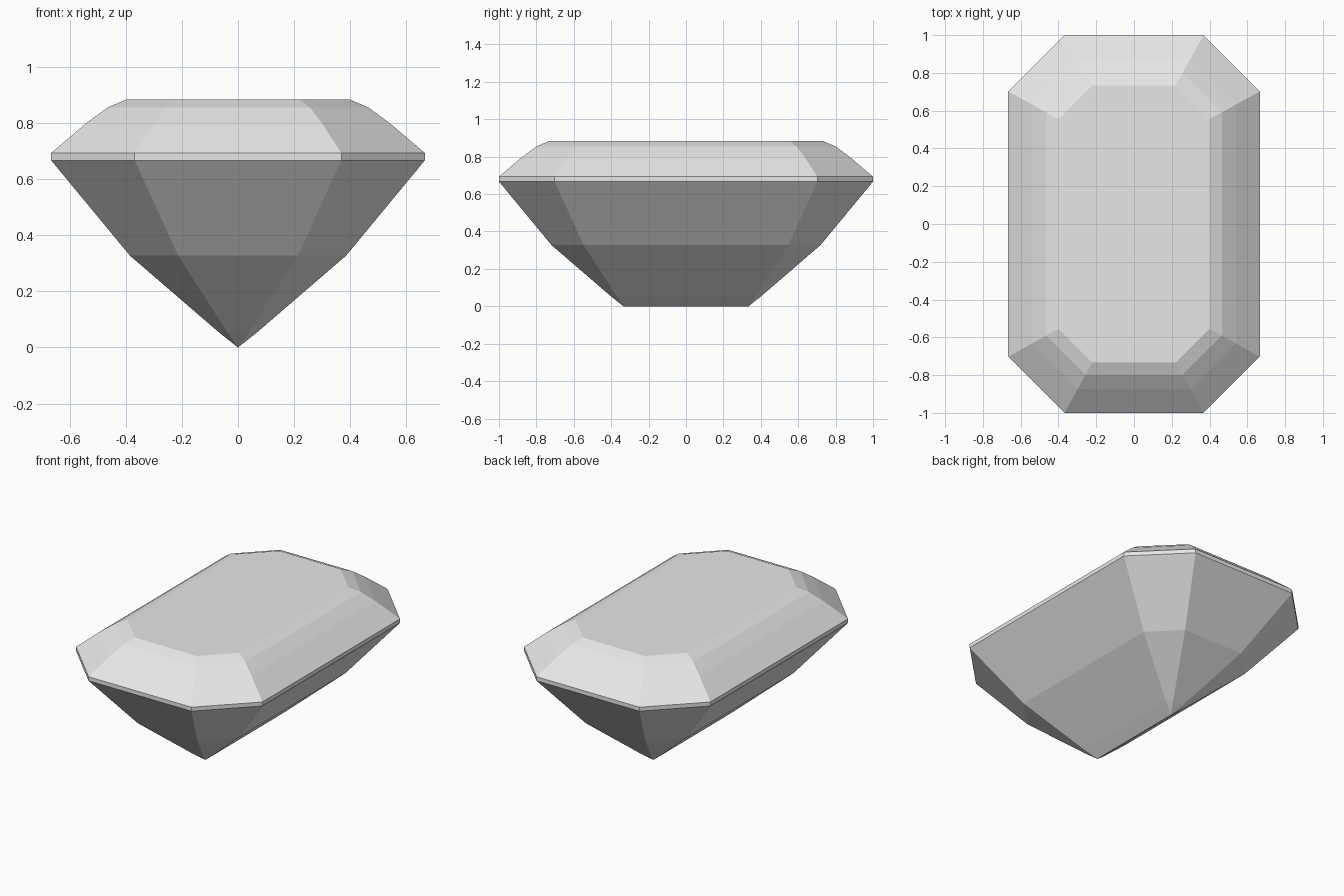
import bpy
import bmesh

cube = bpy.data.objects.get("Cube")
if cube:
    bpy.data.objects.remove(cube, do_unlink=True)

# One pale grey stone material
stone = bpy.data.materials.new("pale_grey_stone")
stone.use_nodes = True
color = (0.8, 0.8, 0.8, 1.0)
stone.diffuse_color = color
stone.node_tree.nodes["Principled BSDF"].inputs["Base Color"].default_value = color

KEEL = 0.334      # half length of the bottom ridge
CHAMFER = 0.447   # corner cut as a share of the half width

# Half width and height of each step, from keel to table
STEPS = [
    (0.0, 0.0), (0.067, 0.053), (0.385, 0.327),   # pavilion
    (0.666, 0.667), (0.666, 0.693),               # girdle
    (0.54, 0.80), (0.465, 0.855), (0.40, 0.883),  # crown
]


def octagon(bm, half, z):
    """Ring of a rectangle with cut corners, counter-clockwise from above."""
    length, cut = half + KEEL, half * CHAMFER
    a, b = half - cut, length - cut
    corners = [(half, -b), (half, b), (a, length), (-a, length),
               (-half, b), (-half, -b), (-a, -length), (a, -length)]
    return [bm.verts.new((x, y, z)) for x, y in corners]


# Gem lofted through its steps, closed by the flat table
bm = bmesh.new()
rings = [octagon(bm, half, z) for half, z in STEPS]
for low, high in zip(rings, rings[1:]):
    for i in range(len(low)):
        j = (i + 1) % len(low)
        bm.faces.new((low[i], low[j], high[j], high[i]))
bm.faces.new(rings[-1])

# The lowest ring collapses into the keel ridge
bmesh.ops.remove_doubles(bm, verts=bm.verts, dist=0.0005)
bmesh.ops.recalc_face_normals(bm, faces=bm.faces)

mesh = bpy.data.meshes.new("step_cut_gem")
bm.to_mesh(mesh)
bm.free()
mesh.materials.append(stone)
gem = bpy.data.objects.new("step_cut_gem", mesh)
bpy.context.collection.objects.link(gem)
